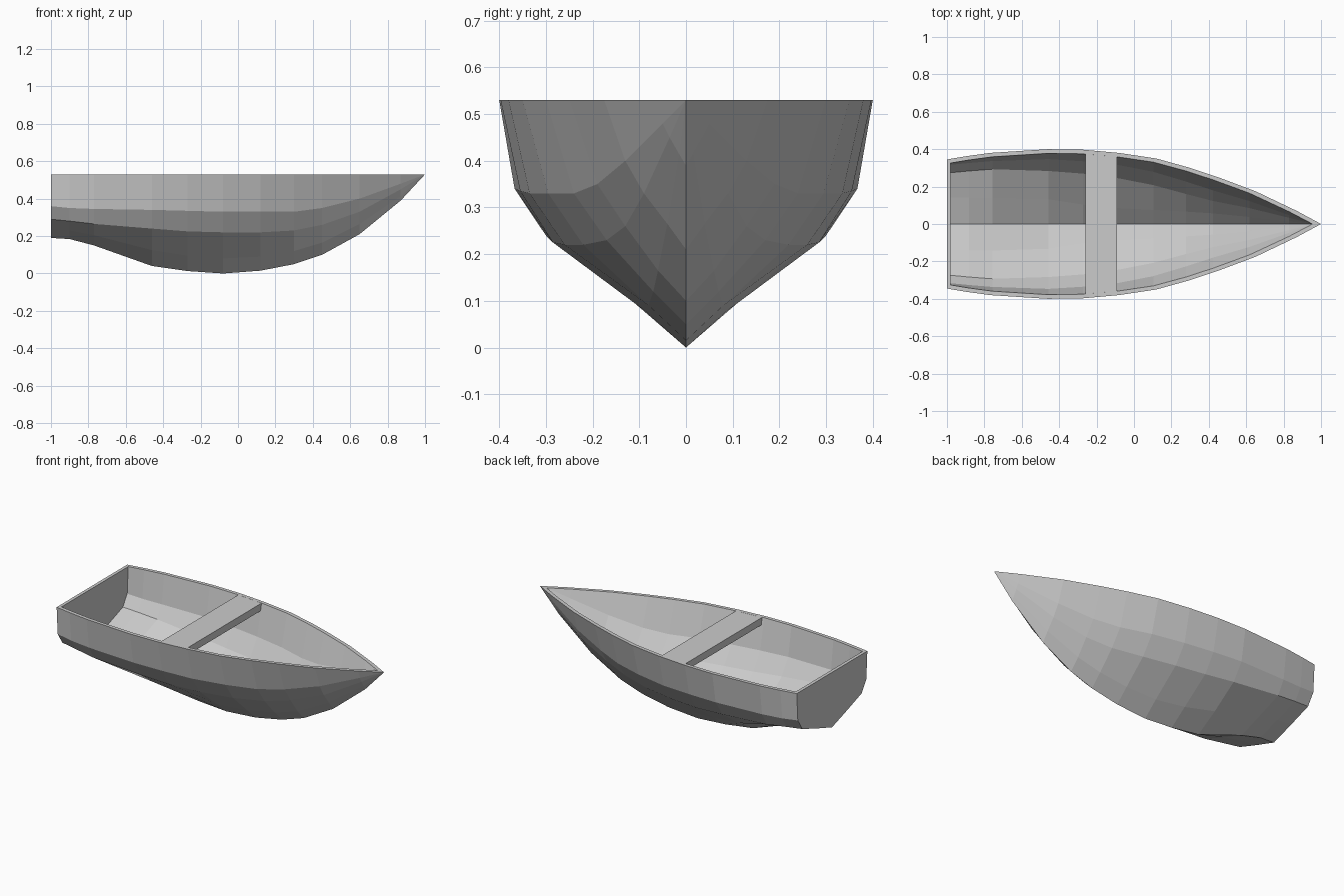
import bpy, bmesh

if "Cube" in bpy.data.objects:
    bpy.data.objects.remove(bpy.data.objects["Cube"])

TOP = 0.53

# Hull stations: x, keel z, gunwale y, then (y, z) of upper strake, chine, lower strake
STATIONS = [
    (-1.00, .190, .345, .335, .36, .290, .290, .15, .240),
    (-0.90, .184, .362, .345, .35, .300, .280, .15, .230),
    (-0.77, .150, .380, .356, .345, .310, .265, .15, .205),
    (-0.46, .040, .400, .367, .34, .300, .240, .14, .125),
    (-0.27, .013, .397, .355, .335, .285, .225, .11, .095),
    (-0.08, .000, .380, .335, .33, .260, .220, .09, .080),
    (0.12, .015, .350, .295, .33, .220, .220, .08, .090),
    (0.30, .050, .300, .240, .33, .170, .230, .07, .120),
    (0.45, .100, .250, .190, .35, .130, .260, .06, .165),
    (0.65, .210, .175, .130, .40, .090, .330, .04, .265),
    (0.87, .390, .070, .050, .48, .035, .450, .015, .415),
    (1.00, TOP, 0, 0, TOP, 0, TOP, 0, TOP),
]


def outer(x, y, z):
    return (x, y, z)


def inner(x, y, z):
    return (-0.98 + (x + 1) * 0.9675, y * 0.945, TOP - (TOP - z) * 0.96)


def skin(bm, place):
    """Half hull surface with its half transom; returns the gunwale points."""
    rows = []
    for x, k, w, yu, zu, yc, zc, yl, zl in STATIONS:
        section = [(w, TOP), (yu, zu), (yc, zc), (yl, zl), (0, k)]
        rows.append([bm.verts.new(place(x, y, z)) for y, z in section])
    for a, b in zip(rows, rows[1:]):
        for i in range(4):
            bm.faces.new((a[i], a[i + 1], b[i + 1], b[i]))
    mid = bm.verts.new(place(-1, 0, TOP))
    bm.faces.new([mid] + rows[0][::-1])
    return [mid] + [r[0] for r in rows]


def make_object(name, bm):
    bmesh.ops.recalc_face_normals(bm, faces=bm.faces)
    mesh = bpy.data.meshes.new(name)
    bm.to_mesh(mesh)
    bm.free()
    ob = bpy.data.objects.new(name, mesh)
    bpy.context.collection.objects.link(ob)
    mirror = ob.modifiers.new("Mirror", 'MIRROR')
    mirror.use_axis = (False, True, False)
    mirror.use_clip = True
    return ob


# Hull: outer skin, inner skin and the flat rim between them
bm = bmesh.new()
edge_out = skin(bm, outer)
edge_in = skin(bm, inner)
for i in range(len(edge_out) - 1):
    bm.faces.new((edge_out[i], edge_out[i + 1], edge_in[i + 1], edge_in[i]))
bmesh.ops.remove_doubles(bm, verts=bm.verts, dist=0.0005)
bmesh.ops.dissolve_degenerate(bm, edges=bm.edges, dist=0.0005)
make_object("hull", bm)

# Seat: plank across the hull, level with the rim
bm = bmesh.new()
rings = []
for z, back, front in ((TOP - 0.0005, .380, .362), (TOP - 0.045, .370, .350)):
    rings.append([bm.verts.new(p) for p in (
        (-0.26, 0, z), (-0.26, back, z), (-0.09, front, z), (-0.09, 0, z))])
for ring in rings:
    bm.faces.new(ring)
for i in range(3):
    bm.faces.new((rings[0][i], rings[0][i + 1], rings[1][i + 1], rings[1][i]))
make_object("seat", bm)
